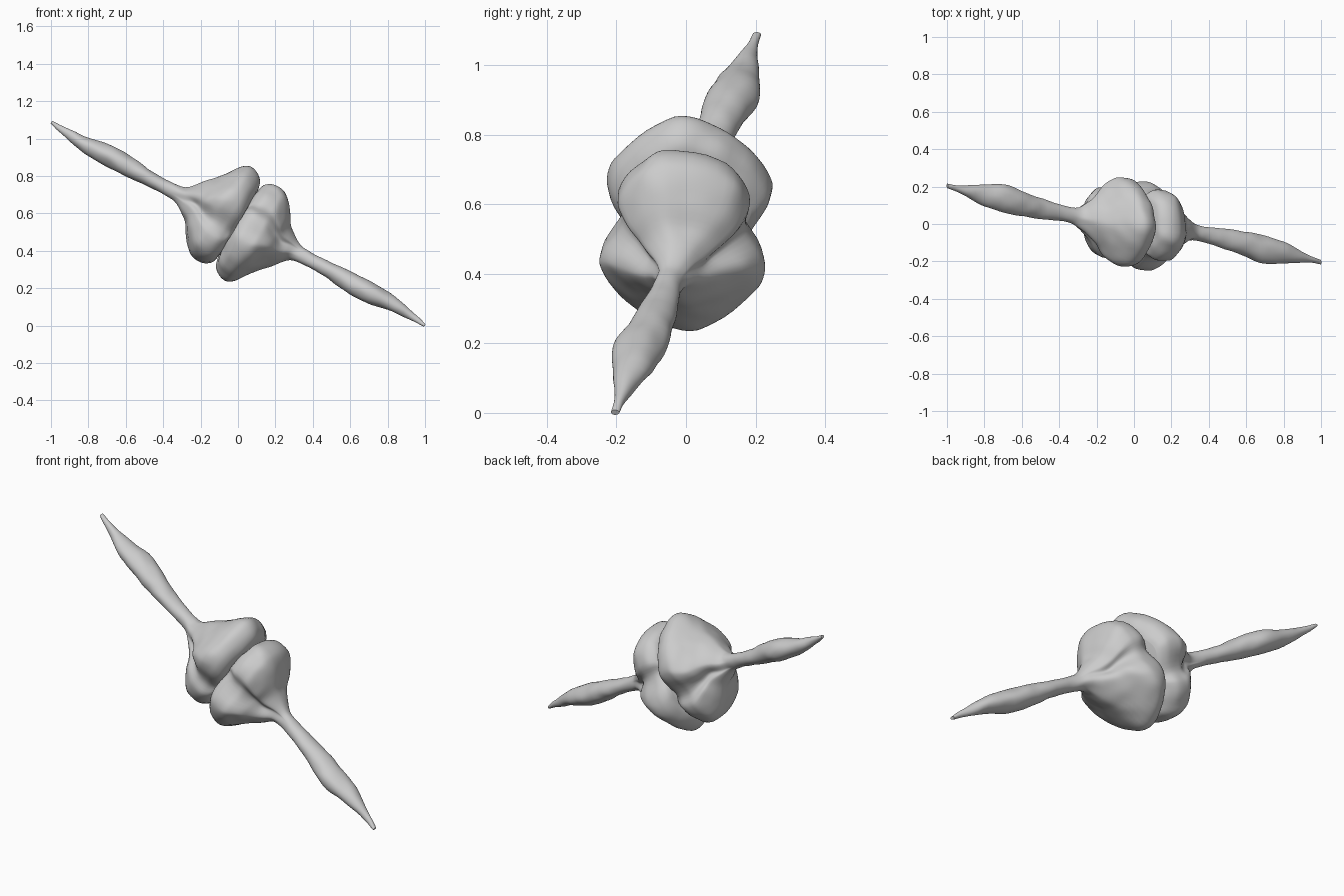
import bpy
import math
from mathutils import Vector, noise

cube = bpy.data.objects.get("Cube")
if cube:
    bpy.data.objects.remove(cube)

grey = bpy.data.materials.new("plain grey")
grey.use_nodes = True
grey.diffuse_color = (0.6, 0.6, 0.6, 1)
grey.node_tree.nodes["Principled BSDF"].inputs["Base Color"].default_value = (0.6, 0.6, 0.6, 1)

# Local frame: AXIS runs along the tail, UP and SIDE span the cross-sections
CENTRE = Vector((0, 0, 0.545))
AXIS = Vector((0.86, 0, -0.51))
UP = Vector((0.51, 0, 0.86))
SIDE = Vector((0, 1, 0))

# Three-lobed cross-section of the bulb (side, up)
LOBES = [(-0.04, 0.29), (0.12, 0.245), (0.185, 0.14), (0.175, 0.06), (0.225, -0.04),
         (0.222, -0.12), (0.16, -0.21), (0.04, -0.295), (-0.07, -0.27), (-0.17, -0.195),
         (-0.235, -0.09), (-0.235, -0.02), (-0.178, 0.09), (-0.19, 0.16), (-0.13, 0.25)]

# Stations: along axis, top, bottom, side min, side max, lobedness
STATIONS = [
    (0.000, 0.20, -0.20, -0.18, 0.17, 1.0),
    (0.015, 0.25, -0.25, -0.205, 0.20, 1.0),
    (0.05, 0.28, -0.285, -0.23, 0.225, 1.0),
    (0.10, 0.287, -0.295, -0.24, 0.232, 1.0),
    (0.145, 0.270, -0.26, -0.235, 0.222, 1.2),
    (0.20, 0.208, -0.185, -0.195, 0.175, 1.5),
    (0.25, 0.135, -0.125, -0.14, 0.105, 1.4),
    (0.33, 0.08, -0.035, -0.09, 0.025, 0.5),
    (0.40, 0.066, -0.01, -0.095, -0.012, 0.0),
    (0.54, 0.079, -0.008, -0.132, -0.025, 0.0),
    (0.66, 0.088, -0.016, -0.17, -0.04, 0.0),
    (0.78, 0.096, -0.017, -0.212, -0.06, 0.0),
    (0.92, 0.094, 0.012, -0.21, -0.105, 0.0),
    (1.05, 0.070, 0.028, -0.205, -0.165, 0.0),
    (1.135, 0.052, 0.037, -0.215, -0.19, 0.0),
]


def spline(points, steps, closed):
    """Smooth Catmull-Rom curve through tuples of any length."""
    n = len(points)
    result = []
    for i in range(n if closed else n - 1):
        ids = [(i + k) % n if closed else min(max(i + k, 0), n - 1) for k in (-1, 0, 1, 2)]
        a, b, c, d = (points[j] for j in ids)
        for s in range(steps):
            t = s / steps
            result.append(tuple(
                q + t * (r - p) / 2 + t * t * (p - 2.5 * q + 2 * r - e / 2)
                + t ** 3 * (1.5 * (q - r) + (e - p) / 2)
                for p, q, r, e in zip(a, b, c, d)))
    return result if closed else result + [points[-1]]


SECTION = spline(LOBES, 5, True)


def section_point(p, station):
    u, top, bottom, left, right, lobed = station
    angle = math.atan2(p[1], p[0])
    # Blend a plain ellipse with the lobed outline
    oval = (math.cos(angle), math.sin(angle))
    lobe = (p[0] / 0.235, p[1] / 0.295)
    s, v = (o + (l - o) * lobed for o, l in zip(oval, lobe))
    s = (left + right) / 2 + s * (right - left) / 2
    v = (top + bottom) / 2 + v * (top - bottom) / 2
    point = AXIS * u + UP * v + SIDE * s
    return point + noise.noise_vector(point * 14) * 0.005


def make_half(name, sign):
    """Bulb and tail as one skin; sign -1 inverts it through the centre."""
    rings = spline(STATIONS, 5, False)
    n = len(SECTION)
    verts = [CENTRE + section_point(p, r) * sign for r in rings for p in SECTION]
    faces = [(i * n + j, i * n + (j + 1) % n, (i + 1) * n + (j + 1) % n, (i + 1) * n + j)
             for i in range(len(rings) - 1) for j in range(n)]
    faces += [tuple(reversed(range(n))), tuple(range(len(verts) - n, len(verts)))]
    # The section runs clockwise, so the plain half needs its winding turned
    if sign > 0:
        faces = [f[::-1] for f in faces]
    mesh = bpy.data.meshes.new(name)
    mesh.from_pydata(verts, [], faces)
    mesh.materials.append(grey)
    obj = bpy.data.objects.new(name, mesh)
    bpy.context.collection.objects.link(obj)
    bpy.ops.object.select_all(action="DESELECT")
    obj.select_set(True)
    bpy.context.view_layer.objects.active = obj
    bpy.ops.object.mode_set(mode="EDIT")
    bpy.ops.mesh.select_all(action="SELECT")
    bpy.ops.mesh.normals_make_consistent(inside=False)
    bpy.ops.object.mode_set(mode="OBJECT")
    bpy.ops.object.shade_smooth_by_angle(angle=math.radians(50))


make_half("left_bulb_and_tail", 1)
make_half("right_bulb_and_tail", -1)
